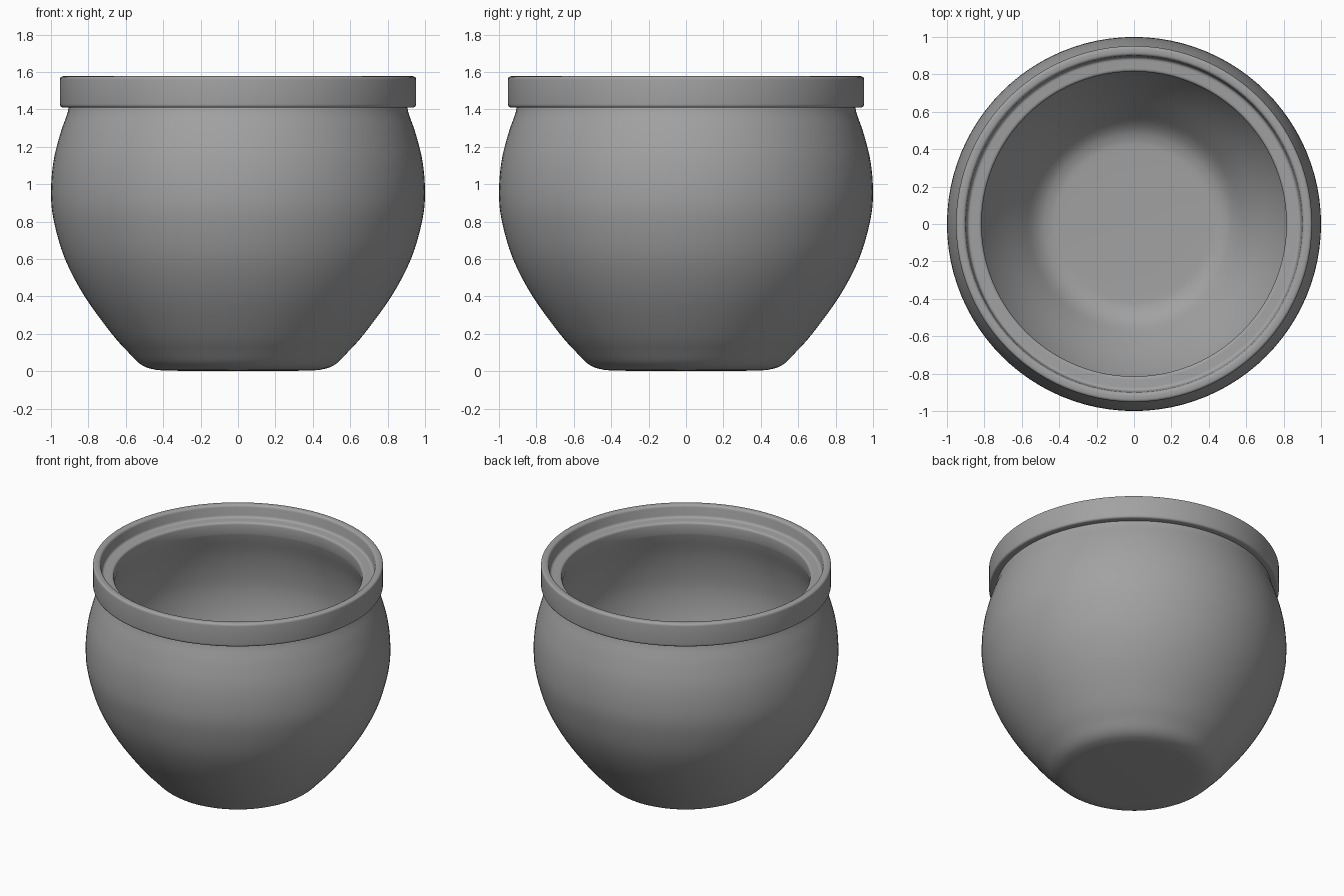
import bpy, bmesh, math
from mathutils import Vector

if "Cube" in bpy.data.objects:
    bpy.data.objects.remove(bpy.data.objects["Cube"], do_unlink=True)

clay = bpy.data.materials.new("grey clay")
clay.use_nodes = True
GREY = (0.36, 0.36, 0.36, 1)
clay.diffuse_color = GREY
clay.node_tree.nodes["Principled BSDF"].inputs["Base Color"].default_value = GREY


def smooth_path(pts, steps=4):
    """Catmull-Rom curve through the profile points."""
    p = [Vector(q) for q in pts]
    p = [2 * p[0] - p[1]] + p + [2 * p[-1] - p[-2]]
    out = []
    for a, b, c, d in zip(p, p[1:], p[2:], p[3:]):
        for i in range(steps):
            t = i / steps
            out.append(0.5 * (2 * b + (c - a) * t + (2 * a - 5 * b + 4 * c - d) * t * t
                              + (3 * b - a - 3 * c + d) * t ** 3))
    return out + [p[-2]]


def fillet(pts, r, steps=4):
    """Round every inner corner of a straight-sided profile."""
    p = [Vector(q) for q in pts]
    out = [p[0]]
    for a, b, c in zip(p, p[1:], p[2:]):
        s = b + (a - b).normalized() * r
        e = b + (c - b).normalized() * r
        for i in range(steps + 1):
            t = i / steps
            out.append(s * (1 - t) ** 2 + b * 2 * t * (1 - t) + e * t * t)
    return out + [p[-1]]


def lathe(name, path, segments=96):
    """Spin an (radius, height) path around the z axis."""
    bm = bmesh.new()
    vs = [bm.verts.new((p.x, 0, p.y)) for p in path]
    edges = [bm.edges.new(e) for e in zip(vs, vs[1:])]
    bmesh.ops.spin(bm, geom=vs + edges, cent=(0, 0, 0), axis=(0, 0, 1),
                   angle=math.tau, steps=segments, use_duplicate=False)
    bmesh.ops.remove_doubles(bm, verts=bm.verts, dist=0.0005)
    bmesh.ops.recalc_face_normals(bm, faces=bm.faces)
    mesh = bpy.data.meshes.new(name)
    bm.to_mesh(mesh)
    bm.free()
    obj = bpy.data.objects.new(name, mesh)
    bpy.context.collection.objects.link(obj)
    mesh.materials.append(clay)
    bpy.context.view_layer.objects.active = obj
    obj.select_set(True)
    bpy.ops.object.shade_smooth_by_angle(angle=math.radians(50))
    obj.select_set(False)
    return obj


# Outer wall, from the centre of the base up to the neck
outer = smooth_path([(0, 0), (0.36, 0.003), (0.46, 0.012), (0.525, 0.04), (0.59, 0.105),
                     (0.675, 0.2), (0.82, 0.4), (0.925, 0.6), (0.984, 0.8), (1, 0.95),
                     (0.987, 1.12), (0.95, 1.27), (0.915, 1.37), (0.905, 1.41)])
# Square rim band, lid step and inner lip
rim = fillet([(0.905, 1.41), (0.952, 1.41), (0.952, 1.577), (0.902, 1.577),
              (0.892, 1.49), (0.815, 1.49), (0.815, 1.41)], 0.018)
# Inner wall, from the lip down to the floor
inner = smooth_path([(0.815, 1.41), (0.83, 1.36), (0.87, 1.24), (0.9, 1.1), (0.912, 0.95),
                     (0.89, 0.78), (0.83, 0.6), (0.73, 0.42), (0.6, 0.24), (0.53, 0.155),
                     (0.46, 0.115), (0.36, 0.105), (0, 0.1)])
lathe("pot", outer + rim[1:] + inner[1:])
